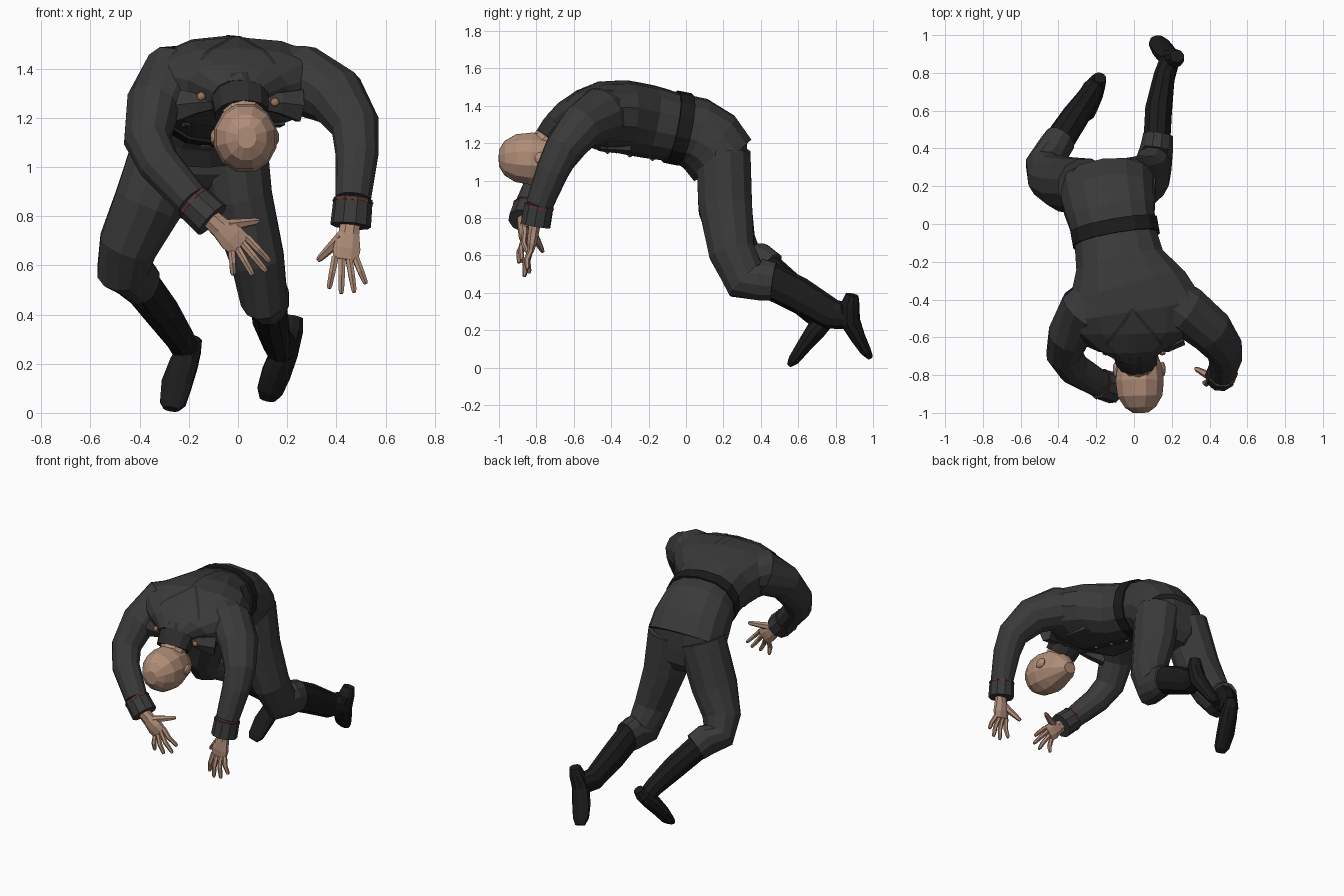
import bpy, bmesh, math
from mathutils import Vector as V
from mathutils.bvhtree import BVHTree


def material(name, col):
    m = bpy.data.materials.new(name)
    m.diffuse_color = (*col, 1)
    return m


CLOTH = material("charcoal cloth", (0.042, 0.042, 0.043))
BLACK = material("black leather", (0.011, 0.011, 0.011))
DARK = material("dark cloth", (0.026, 0.026, 0.027))
SKIN = material("skin", (0.44, 0.27, 0.19))
RED = material("red trim", (0.16, 0.03, 0.02))
BRASS = material("brass", (0.36, 0.17, 0.09))


def finish(name, bm, mat):
    bmesh.ops.recalc_face_normals(bm, faces=bm.faces[:])
    me = bpy.data.meshes.new(name)
    bm.to_mesh(me)
    bm.free()
    me.materials.append(mat)
    ob = bpy.data.objects.new(name, me)
    bpy.context.collection.objects.link(ob)
    return ob


def add_loft(bm, secs, n=12, ref=(1, 0, 0), p=1.0):
    """Tube through sections (x, y, z, half width along ref, half depth)."""
    cs = [V(s[:3]) for s in secs]
    rings = []
    for i, s in enumerate(secs):
        t = (cs[min(i + 1, len(cs) - 1)] - cs[max(i - 1, 0)]).normalized()
        u = V(ref)
        u = (u - t * u.dot(t)).normalized()
        w = t.cross(u)
        a, b = s[3], s[-1]
        ring = []
        for k in range(n):
            f = 2 * math.pi * (k + 0.5) / n
            c, d = math.cos(f), math.sin(f)
            ring.append(bm.verts.new(cs[i] + u * a * math.copysign(abs(c) ** p, c)
                                     + w * b * math.copysign(abs(d) ** p, d)))
        rings.append(ring)
    for r, q in zip(rings, rings[1:]):
        for k in range(n):
            bm.faces.new((r[k], r[(k + 1) % n], q[(k + 1) % n], q[k]))
    bm.faces.new(rings[0][::-1])
    bm.faces.new(rings[-1])


def loft(name, mat, secs, n=12, ref=(1, 0, 0), p=1.0):
    bm = bmesh.new()
    add_loft(bm, secs, n, ref, p)
    return finish(name, bm, mat)


def ball(name, mat, loc, scale):
    bm = bmesh.new()
    bmesh.ops.create_icosphere(bm, subdivisions=2, radius=1)
    for v in bm.verts:
        v.co = V(loc) + V(v.co[i] * scale[i] for i in range(3))
    return finish(name, bm, mat)


# Jacket body, bent forward
TREF = (1, 0.18, 0)
torso = loft("jacket_body", CLOTH, [
    (-0.14, 0.195, 1.11, 0.255, 0.19), (-0.135, 0.125, 1.205, 0.25, 0.197),
    (-0.12, 0.04, 1.26, 0.235, 0.192), (-0.10, -0.06, 1.285, 0.222, 0.184),
    (-0.075, -0.20, 1.315, 0.24, 0.195), (-0.035, -0.34, 1.34, 0.325, 0.195),
    (-0.005, -0.46, 1.343, 0.385, 0.185), (0.0, -0.56, 1.335, 0.345, 0.15),
    (0.0, -0.64, 1.315, 0.21, 0.11), (0.005, -0.69, 1.28, 0.11, 0.09)],
    14, TREF, 0.88)
bvh = BVHTree.FromObject(torso, bpy.context.evaluated_depsgraph_get())

# Belt and buckle
loft("belt", BLACK, [(-0.1 - 0.18 * s, -0.045 + s, 1.281 - 0.2 * s, 0.238, 0.197)
                     for s in (0.037, -0.037)], 14, TREF, 0.88)
loft("buckle", BRASS, [(-0.13, -0.045, 1.092, 0.028, 0.024), (-0.13, -0.047, 1.082, 0.028, 0.024)],
     4, TREF)


def ribbon(name, pts, width, mat, up=-1, lift=0.004):
    """Flat strip laid on the torso along (x, y) points, seen from above or below."""
    bm = bmesh.new()
    fine = []
    for a, b in zip(pts, pts[1:]):
        fine += [V((*a, 0)).lerp(V((*b, 0)), k / 5) for k in range(5)]
    fine.append(V((*pts[-1], 0)))
    rows = []
    for i, q in enumerate(fine):
        t = fine[min(i + 1, len(fine) - 1)] - fine[max(i - 1, 0)]
        side = V((-t.y, t.x, 0)).normalized() * width / 2
        row = []
        for s in (-1, 1):
            o = q + side * s - V((0, 0, 3 * up))
            hit = bvh.ray_cast(o, V((0, 0, up)))[0]
            if hit:
                row.append(bm.verts.new(hit - V((0, 0, lift * up))))
        if len(row) == 2:
            rows.append(row)
    for r, q in zip(rows, rows[1:]):
        bm.faces.new((r[0], r[1], q[1], q[0]))
    return finish(name, bm, mat)


# Back strap in a Y, and the front placket
ribbon("back_strap", [(-0.04, -0.08), (-0.02, -0.3), (-0.01, -0.47)], 0.055, CLOTH)
for s, nm in ((-1, "right"), (1, "left")):
    ribbon(nm + "_shoulder_seam", [(-0.01, -0.45), (0.06 * s, -0.53), (0.15 * s, -0.64)],
           0.018, DARK)
ribbon("front_placket", [(-0.09, -0.1), (-0.04, -0.35), (-0.01, -0.55)], 0.06, DARK, up=1)
for i, y in enumerate((-0.18, -0.3, -0.42)):
    hit = bvh.ray_cast(V((-0.11 - 0.25 * (y + 0.1), y, 0)), V((0, 0, 1)))[0]
    if hit:
        ball("front_button_%d" % i, BRASS, hit, (0.013, 0.013, 0.012))

# Chest pockets, lapels and their buttons
for s, nm in ((-1, "right"), (1, "left")):
    loft(nm + "_chest_pocket", CLOTH, [(-0.03 + 0.15 * s, -0.3, 1.185, 0.06, 0.03),
                                       (-0.01 + 0.15 * s, -0.46, 1.195, 0.06, 0.03)], 4, TREF, 0.5)
    loft(nm + "_lapel", CLOTH, [(0.1 * s, -0.655, 1.265, 0.035, 0.03),
                                (0.17 * s, -0.64, 1.26, 0.05, 0.04),
                                (0.25 * s, -0.6, 1.25, 0.075, 0.045)], 6, (0, 0, 1))
    ball(nm + "_lapel_button", BRASS, (0.15 * s, -0.682, 1.275 - 0.012 * s), (0.018, 0.014, 0.018))

# Collar, neck, head and ears
loft("collar", DARK, [(0.0, -0.64, 1.32, 0.12, 0.1), (0.01, -0.69, 1.265, 0.118, 0.098),
                      (0.015, -0.73, 1.215, 0.112, 0.09)], 12)
loft("neck", SKIN, [(0.0, -0.64, 1.3, 0.085, 0.08), (0.02, -0.735, 1.22, 0.085, 0.08),
                    (0.03, -0.8, 1.15, 0.085, 0.08)], 10)
loft("head", SKIN, [
    (0.035, -1.0, 1.12, 0.04, 0.045), (0.034, -0.97, 1.12, 0.085, 0.095),
    (0.032, -0.91, 1.12, 0.123, 0.132), (0.03, -0.83, 1.118, 0.132, 0.144),
    (0.03, -0.75, 1.11, 0.118, 0.134), (0.03, -0.68, 1.085, 0.092, 0.092),
    (0.03, -0.615, 1.06, 0.045, 0.035)], 12)
for x, nm in ((-0.095, "right"), (0.15, "left")):
    ball(nm + "_ear", SKIN, (x, -0.77, 1.12), (0.018, 0.042, 0.034))


# Sleeves with trimmed cuffs
def arm(side, secs, cuff0, cuff1):
    loft(side + "_sleeve", CLOTH, secs + [(*cuff0, 0.073)], 12, (1, 0.3, 0.3))
    a, b = V(cuff0), V(cuff1)
    loft(side + "_cuff", CLOTH, [(*a, 0.08), (*b, 0.083)], 10, (1, 0.3, 0.3))
    loft(side + "_cuff_trim", RED, [(*a.lerp(b, 0.08), 0.0835), (*a.lerp(b, 0.14), 0.0835)],
         10, (1, 0.3, 0.3))


arm("left", [(0.13, -0.36, 1.36, 0.12, 0.14), (0.27, -0.455, 1.35, 0.135, 0.15),
             (0.4, -0.56, 1.285, 0.125), (0.478, -0.66, 1.165, 0.1), (0.484, -0.715, 1.05, 0.088)],
    (0.468, -0.785, 0.87), (0.458, -0.805, 0.76))
arm("right", [(-0.16, -0.36, 1.37, 0.12, 0.13), (-0.265, -0.46, 1.355, 0.14, 0.145),
              (-0.345, -0.59, 1.25, 0.113), (-0.37, -0.69, 1.11, 0.096), (-0.32, -0.765, 1.01, 0.087)],
    (-0.185, -0.845, 0.86), (-0.105, -0.87, 0.785))


# Hands: palm and five tapered fingers; tips run from index to little
def hand(side, wrist, knuckle, u, tips, thumb):
    w, k, u = V(wrist), V(knuckle), V(u).normalized()
    bm = bmesh.new()
    add_loft(bm, [(*w.lerp(k, -0.2), 0.042, 0.034), (*w.lerp(k, 0.25), 0.046, 0.032),
                  (*w.lerp(k, 0.7), 0.06, 0.028), (*w.lerp(k, 1.05), 0.056, 0.018)], 8, u)
    bulge = V((0, -0.012, 0))
    for i, t in enumerate(tips):
        b, t = k + u * (0.042 - 0.028 * i), V(t)
        add_loft(bm, [(*b, 0.016), (*(b.lerp(t, 0.5) + bulge), 0.015),
                      (*b.lerp(t, 0.9), 0.0125), (*t, 0.008)], 6, u)
    b, t = w.lerp(k, 0.35) + u * 0.025, V(thumb)
    add_loft(bm, [(*b, 0.026), (*b.lerp(t, 0.55), 0.019), (*b.lerp(t, 0.9), 0.014),
                  (*t, 0.009)], 6, (0, 1, 0.2))
    finish(side + "_hand", bm, SKIN)


hand("left", (0.455, -0.81, 0.76), (0.437, -0.83, 0.63), (-1, 0, 0.1),
     [(0.37, -0.84, 0.505), (0.42, -0.865, 0.485), (0.473, -0.865, 0.49), (0.52, -0.85, 0.525)],
     (0.325, -0.765, 0.62))
hand("right", (-0.095, -0.87, 0.775), (0.005, -0.865, 0.685), (1, 0.1, 1),
     [(0.13, -0.85, 0.615), (0.115, -0.88, 0.575), (0.06, -0.895, 0.56), (-0.02, -0.88, 0.56)],
     (0.085, -0.8, 0.78))

# Trousers: seat and two legs
loft("trouser_seat", CLOTH, [(-0.14, 0.19, 1.2, 0.23, 0.14), (-0.14, 0.195, 1.08, 0.25, 0.14),
                             (-0.14, 0.205, 0.98, 0.2, 0.125), (-0.14, 0.21, 0.92, 0.1, 0.08)], 12, p=0.85)
loft("left_trouser", CLOTH, [
    (-0.03, 0.2, 1.14, 0.15, 0.15), (0.01, 0.21, 0.87, 0.135, 0.148), (0.08, 0.245, 0.62, 0.112, 0.128),
    (0.105, 0.32, 0.47, 0.098, 0.125), (0.12, 0.4, 0.47, 0.09, 0.115), (0.128, 0.47, 0.46, 0.082, 0.105)], 12)
loft("right_trouser", CLOTH, [
    (-0.26, 0.2, 1.14, 0.155, 0.15), (-0.365, 0.21, 0.85, 0.145, 0.148), (-0.448, 0.25, 0.68, 0.122, 0.125),
    (-0.468, 0.315, 0.58, 0.108, 0.11), (-0.43, 0.39, 0.565, 0.09, 0.105), (-0.39, 0.45, 0.525, 0.085, 0.097)], 12)

# Tall boots: shaft and foot
loft("left_boot_shaft", BLACK, [
    (0.12, 0.42, 0.48, 0.074, 0.098), (0.13, 0.6, 0.39, 0.074, 0.096),
    (0.16, 0.78, 0.285, 0.058, 0.082), (0.19, 0.87, 0.275, 0.055, 0.07)], 10)
loft("left_boot_foot", BLACK, [
    (0.228, 0.888, 0.39, 0.038, 0.035), (0.218, 0.878, 0.34, 0.05, 0.05), (0.19, 0.875, 0.25, 0.058, 0.056),
    (0.155, 0.92, 0.16, 0.062, 0.04), (0.13, 0.96, 0.09, 0.055, 0.03), (0.12, 0.985, 0.055, 0.034, 0.016)], 10)
loft("right_boot_shaft", BLACK, [
    (-0.41, 0.42, 0.54, 0.08, 0.088), (-0.31, 0.57, 0.41, 0.072, 0.084),
    (-0.235, 0.68, 0.3, 0.058, 0.068), (-0.215, 0.72, 0.26, 0.055, 0.06)], 10)
loft("right_boot_foot", BLACK, [
    (-0.18, 0.775, 0.3, 0.036, 0.032), (-0.195, 0.75, 0.26, 0.048, 0.048), (-0.22, 0.695, 0.2, 0.06, 0.053),
    (-0.25, 0.63, 0.115, 0.065, 0.04), (-0.265, 0.575, 0.04, 0.055, 0.03), (-0.272, 0.553, 0.015, 0.034, 0.015)], 10)
